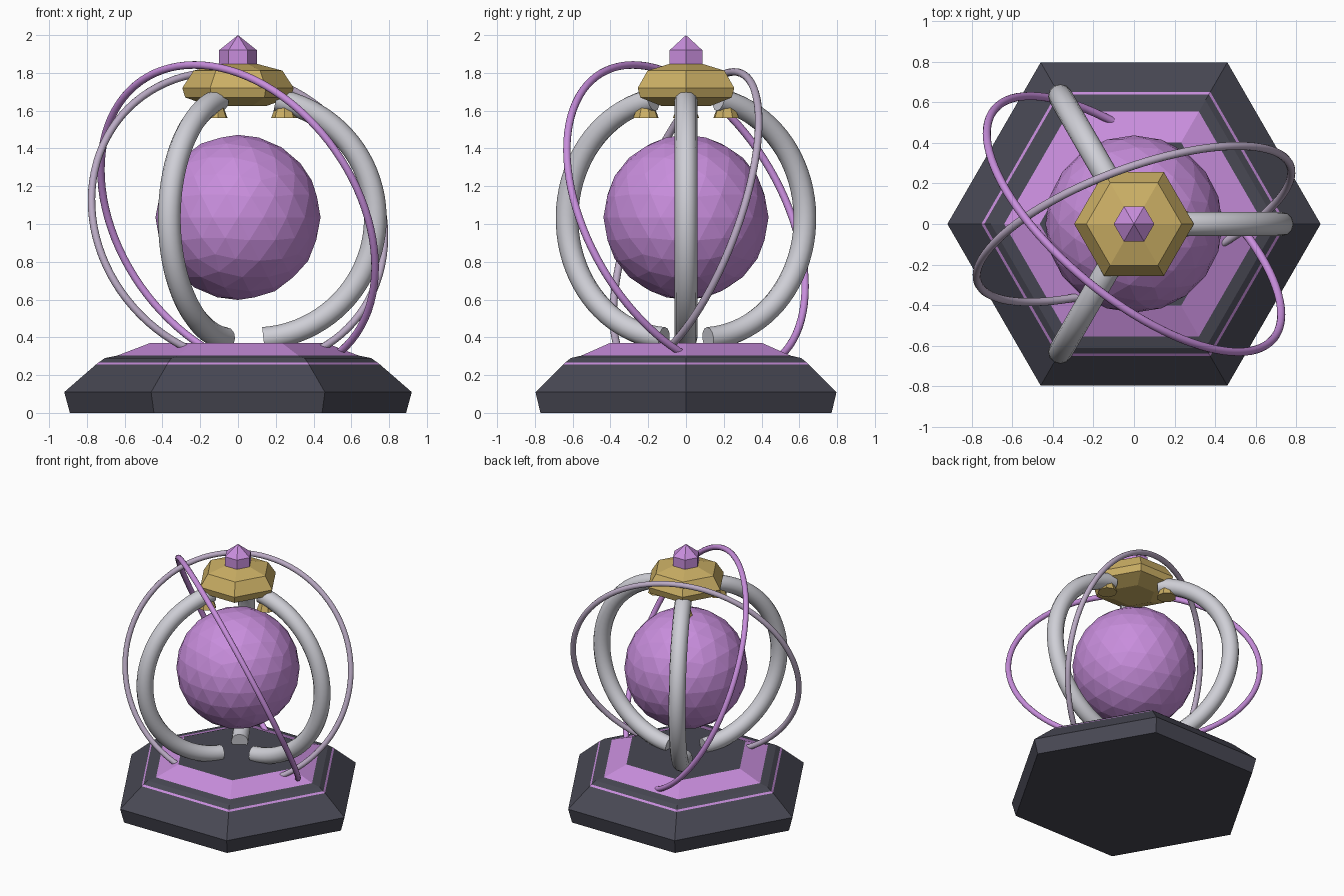
import bpy, bmesh, math
from mathutils import Vector

cube = bpy.data.objects.get("Cube")
if cube:
    bpy.data.objects.remove(cube, do_unlink=True)


def material(name, rgb):
    m = bpy.data.materials.new(name)
    m.use_nodes = True
    color = (*rgb, 1)
    m.diffuse_color = color
    m.node_tree.nodes["Principled BSDF"].inputs["Base Color"].default_value = color
    return m


violet = material("violet", (0.58, 0.27, 0.72))
slate = material("dark slate", (0.065, 0.065, 0.088))
gold = material("gold", (0.6, 0.43, 0.13))
silver = material("silver", (0.62, 0.62, 0.67))
lilac = material("pale lilac", (0.5, 0.41, 0.56))


def lathe(name, profile, mats, sides=6, band_mats=None):
    """Flat-sided solid from (radius, height) points, bottom to top."""
    bm = bmesh.new()
    rings = []
    for r, z in profile:
        rings.append([bm.verts.new((r * math.cos(math.tau * i / sides),
                                    r * math.sin(math.tau * i / sides), z))
                      for i in range(sides)])
    bm.faces.new(rings[0][::-1])
    bm.faces.new(rings[-1])
    for band, (low, high) in enumerate(zip(rings, rings[1:])):
        for i in range(sides):
            j = (i + 1) % sides
            f = bm.faces.new((low[i], low[j], high[j], high[i]))
            f.material_index = band_mats[band] if band_mats else 0
    bmesh.ops.remove_doubles(bm, verts=bm.verts, dist=0.0005)
    mesh = bpy.data.meshes.new(name)
    bm.to_mesh(mesh)
    bm.free()
    for m in mats:
        mesh.materials.append(m)
    ob = bpy.data.objects.new(name, mesh)
    bpy.context.collection.objects.link(ob)
    return ob


def smooth(ob):
    bpy.ops.object.select_all(action="DESELECT")
    ob.select_set(True)
    bpy.context.view_layer.objects.active = ob
    bpy.ops.object.shade_smooth_by_angle(angle=math.radians(40))


def ring(name, radius, normal, mat):
    bpy.ops.mesh.primitive_torus_add(
        major_radius=radius, minor_radius=0.02, major_segments=96,
        minor_segments=12, location=(0, 0, CENTRE),
        rotation=Vector(normal).to_track_quat("Z", "Y").to_euler())
    ob = bpy.context.object
    ob.name = name
    ob.data.materials.append(mat)
    smooth(ob)


def arm(name, turn):
    """Round C-shaped arm in a vertical plane through the middle."""
    curve = bpy.data.curves.new(name, "CURVE")
    curve.dimensions = "3D"
    curve.bevel_depth = 0.06
    curve.bevel_resolution = 4
    curve.use_fill_caps = True
    steps = 40
    spline = curve.splines.new("POLY")
    spline.points.add(steps)
    for i, p in enumerate(spline.points):
        a = math.radians(-86 + 166 * i / steps)
        r = 0.09 + 0.637 * math.cos(a)
        p.co = (r * math.cos(turn), r * math.sin(turn),
                CENTRE + 0.637 * math.sin(a), 1)
    temp = bpy.data.objects.new(name + "_path", curve)
    bpy.context.collection.objects.link(temp)
    bpy.context.view_layer.update()
    mesh = bpy.data.meshes.new_from_object(
        temp.evaluated_get(bpy.context.evaluated_depsgraph_get()))
    bpy.data.objects.remove(temp, do_unlink=True)
    mesh.materials.clear()
    mesh.materials.append(silver)
    ob = bpy.data.objects.new(name, mesh)
    bpy.context.collection.objects.link(ob)
    smooth(ob)


CENTRE = 1.03

# Stepped hexagonal base with a thin stripe and a bright top slope
lathe("base", [(0.89, 0), (0.92, 0.11), (0.752, 0.256), (0.738, 0.267),
               (0.705, 0.29), (0.64, 0.303), (0.465, 0.37)],
      [slate, violet], band_mats=[0, 0, 1, 0, 0, 1])

# Faceted orb
bpy.ops.mesh.primitive_ico_sphere_add(subdivisions=3, radius=0.437,
                                      location=(0, 0, 1.035))
orb = bpy.context.object
orb.name = "orb"
orb.data.materials.append(violet)

# Three arms, each with a small flared stud under the crown
for k in range(3):
    turn = math.tau * k / 3
    arm(f"arm_{k + 1}", turn)
    stud = lathe(f"stud_{k + 1}", [(0.07, 1.56), (0.025, 1.68)], [gold], sides=8)
    stud.location = (0.245 * math.cos(turn), 0.245 * math.sin(turn), 0)
    stud.rotation_euler.z = turn

# Crown and crystal finial
lathe("crown", [(0.15, 1.625), (0.28, 1.67), (0.295, 1.72),
                (0.235, 1.812), (0.1, 1.848)], [gold])
lathe("finial", [(0.1, 1.84), (0.1, 1.92), (0, 2.0)], [violet])

# Two tilted orbit rings, partly sunk into the base
ring("violet_ring", 0.89, (0.58, 0.707, 0.41), violet)
ring("lilac_ring", 0.822, (-0.33, 0.88, -0.33), lilac)
